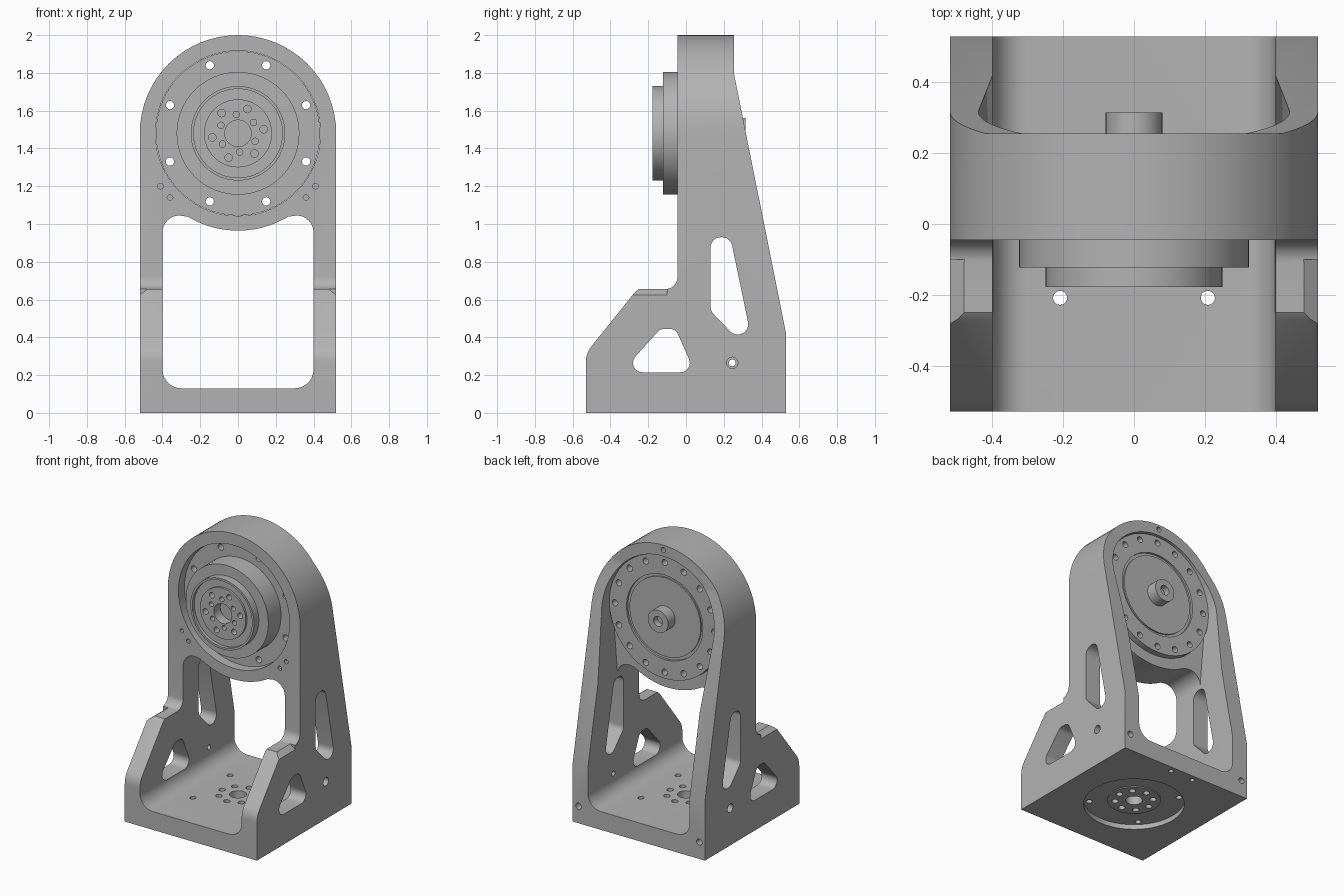
import bpy, bmesh, math
from mathutils import Vector

cube = bpy.data.objects.get("Cube")
if cube:
    bpy.data.objects.remove(cube, do_unlink=True)

grey = bpy.data.materials.new("machined grey")
grey.use_nodes = True
COLOUR = (0.45, 0.45, 0.45, 1)
grey.diffuse_color = COLOUR
grey.node_tree.nodes["Principled BSDF"].inputs["Base Color"].default_value = COLOUR

AXLE = 1.48      # height of the drive axis
HALF = 0.52      # half width of the bracket


def place(u, v, w, axis):
    return {"X": (w, u, v), "Y": (u, w, v), "Z": (u, v, w)}[axis]


def arc(u, v, r, start, end, n):
    angles = [math.radians(start + (end - start) * i / n) for i in range(n + 1)]
    return [(u + r * math.cos(a), v + r * math.sin(a)) for a in angles]


def circle(u, v, r, n=24):
    return arc(u, v, r, 0, 360, n)[:-1]


def rounded(corners, r, n=8):
    """Polygon with every corner replaced by a tangent arc."""
    out = []
    for i, c in enumerate(corners):
        p = Vector(c)
        a = (Vector(corners[i - 1]) - p).normalized()
        b = (Vector(corners[(i + 1) % len(corners)]) - p).normalized()
        half = a.angle(b) / 2
        mid = p + (a + b).normalized() * r / math.sin(half)
        t = r / math.tan(half)
        v0, v1 = p + a * t - mid, p + b * t - mid
        sweep = v0.angle(v1)
        for k in range(n + 1):
            f = k / n
            d = (v0 * math.sin((1 - f) * sweep) + v1 * math.sin(f * sweep)) / math.sin(sweep)
            out.append(tuple(mid + d))
    return out


def prism(bm, points, axis, a, b):
    lower = [bm.verts.new(place(u, v, a, axis)) for u, v in points]
    upper = [bm.verts.new(place(u, v, b, axis)) for u, v in points]
    bm.faces.new(lower)
    bm.faces.new(upper[::-1])
    for i in range(len(points)):
        bm.faces.new((lower[i - 1], upper[i - 1], upper[i], lower[i]))


def lathe(bm, profile, axis, v0=0.0, n=64):
    """Turn (radius, distance) points about the axis; ends lie on the axis."""
    rings = []
    for r, w in profile:
        pts = circle(0, v0, r, n) if r else [(0, v0)]
        rings.append([bm.verts.new(place(u, v, w, axis)) for u, v in pts])
    for p, q in zip(rings, rings[1:]):
        for i in range(n):
            quad = (p[i - 1 if len(p) > 1 else 0], p[i if len(p) > 1 else 0],
                    q[i if len(q) > 1 else 0], q[i - 1 if len(q) > 1 else 0])
            bm.faces.new(list(dict.fromkeys(quad)))


def make(name, bm):
    bmesh.ops.recalc_face_normals(bm, faces=bm.faces[:])
    mesh = bpy.data.meshes.new(name)
    bm.to_mesh(mesh)
    bm.free()
    mesh.materials.append(grey)
    obj = bpy.data.objects.new(name, mesh)
    bpy.context.collection.objects.link(obj)
    return obj


def cut(obj, shapes, operation="DIFFERENCE"):
    """Apply one boolean with a list of prisms (points, axis, from, to)."""
    bm = bmesh.new()
    for s in shapes:
        (lathe if s[0] == "lathe" else prism)(bm, *(s[1:] if s[0] == "lathe" else s))
    cutter = make("cutter", bm)
    mod = obj.modifiers.new("cut", "BOOLEAN")
    mod.operation, mod.object, mod.solver = operation, cutter, "EXACT"
    graph = bpy.context.evaluated_depsgraph_get()
    mesh = bpy.data.meshes.new_from_object(obj.evaluated_get(graph))
    obj.modifiers.clear()
    obj.data = mesh
    bpy.data.objects.remove(cutter, do_unlink=True)


def ring(count, radius, first, v0=0.0):
    return [(radius * math.cos(a), v0 + radius * math.sin(a))
            for a in (math.radians(first + 360 * i / count) for i in range(count))]


# Bracket: side silhouette trimmed by the arched front silhouette
side = [(0.53, 0), (0.53, 0.42), (0.255, 1.79), (0.255, 2.1), (-0.045, 2.1)]
side += arc(-0.11, 0.72, 0.065, 0, -90, 8)
side += [(-0.25, 0.655), (-0.27, 0.64)]
side += arc(-0.4, 0.27, 0.13, 139, 180, 6) + [(-0.53, 0)]
bm = bmesh.new()
prism(bm, side, "X", -0.6, 0.6)
bracket = make("bracket", bm)
arch = [(-HALF, -0.1), (HALF, -0.1)] + arc(0, AXLE, HALF, 0, 180, 32)
cut(bracket, [(arch, "Y", -1, 1)], "INTERSECT")

# Front window, its upper edge following the drive housing
window = arc(0.3, 0.23, 0.1, 0, -90, 8)[::-1] + arc(0.31, 0.955, 0.09, 0, 90, 8)
window += arc(0, AXLE, 0.515, -59, -121, 20)
window += arc(-0.31, 0.955, 0.09, 90, 180, 8) + arc(-0.3, 0.23, 0.1, 180, 270, 8)
cut(bracket, [(window, "Y", -1, 1)])

# Rear channel and the bore for the drive
channel = arc(0, AXLE, 0.44, 0, 180, 40) + [(-0.398, 0.95), (-0.38, 0.8), (0.38, 0.8), (0.398, 0.95)]
cut(bracket, [(channel, "Y", 0.2, 1)])
cut(bracket, [(circle(0, AXLE, 0.437, 64), "Y", -0.3, 0.22)])

# Lightening holes in the side walls
triangle = rounded([(-0.343, 0.215), (0.047, 0.215), (-0.057, 0.445), (-0.132, 0.445)], 0.06)
triangle = rounded([(-0.343, 0.215), (0.047, 0.215), (-0.055, 0.445), (-0.135, 0.445)], 0.05)
slot = rounded([(0.13, 0.93), (0.235, 0.93), (0.342, 0.415), (0.25, 0.415), (0.13, 0.54)], 0.055)
cut(bracket, [(triangle, "X", -1, 1), (slot, "X", -1, 1)])

# Turned recess under the base
cut(bracket, [("lathe", [(0, -0.1), (0.33, -0.1), (0.33, 0.035), (0.175, 0.035),
                         (0.175, 0.028), (0, 0.028)], "Z")])

# Drilled holes, mirrored left and right
holes = [(circle(0, 0, 0.055), "Z", -1, 0.3), (circle(0, 1.965, 0.018, 12), "Y", 0.2, 0.4)]
holes += [(circle(x, y, 0.022, 16), "Z", -1, 0.3) for x, y in ring(8, 0.125, 0)]
holes += [(circle(x, y, 0.02, 16), "Z", -1, 0.3) for x, y in ring(4, 0.295, 45)]
for s in (-1, 1):
    holes += [(circle(s * 0.41, 1.2, 0.015, 12), "Y", -0.1, 0.02),
              (circle(s * 0.36, 1.14, 0.015, 12), "Y", -0.1, 0.02),
              (circle(s * 0.475, 0.12, 0.022, 16), "Y", 0.45, 0.6),
              (circle(s * 0.09, 0.485, 0.018, 12), "Z", -0.1, 0.06),
              (circle(0.245, 0.265, 0.03, 20), "X", s * 0.48, s * 0.6),
              ([(s * 0.46, 0.67), (s * 0.54, 0.61), (s * 0.54, 0.67)], "Y", -0.35, -0.1)]
cut(bracket, holes)
cut(bracket, [(circle(0.245, 0.265, 0.018, 16), "X", s * 0.3, s * 0.5) for s in (-1, 1)])

# Rotary drive: stepped front hub, mounting flange and rear shaft
bm = bmesh.new()
lathe(bm, [(0, -0.1), (0.07, -0.1), (0.07, -0.17), (0.18, -0.17), (0.18, -0.155),
           (0.235, -0.155), (0.235, -0.178), (0.25, -0.178), (0.25, -0.123), (0.325, -0.123),
           (0.325, 0.02), (0.435, 0.02), (0.435, 0.24), (0.3, 0.24), (0.3, 0.225),
           (0.28, 0.225), (0.28, 0.235), (0.08, 0.235), (0.08, 0.315), (0.035, 0.315),
           (0.035, 0.27), (0, 0.27)], "Y", AXLE)
drive = make("rotary_drive", bm)
bolts = [(circle(x, z, 0.022, 16), "Y", -0.2, 0.4) for x, z in ring(8, 0.39, 22.5, AXLE)]
bolts += [(circle(x, z, 0.022, 16), "Y", 0.18, 0.4) for x, z in ring(8, 0.39, 0, AXLE)]
bolts += [(circle(x, z, 0.02, 16), "Y", -0.3, -0.12) for x, z in ring(6, 0.138, 9, AXLE)]
bolts += [(circle(x, z, 0.017, 16), "Y", -0.3, -0.12) for x, z in ring(6, 0.1, 35, AXLE)]
cut(drive, bolts)

# Smooth curved walls, keep machined edges crisp
for obj in (bracket, drive):
    bpy.ops.object.select_all(action="DESELECT")
    obj.select_set(True)
    bpy.context.view_layer.objects.active = obj
    bpy.ops.object.shade_smooth_by_angle(angle=math.radians(30))
